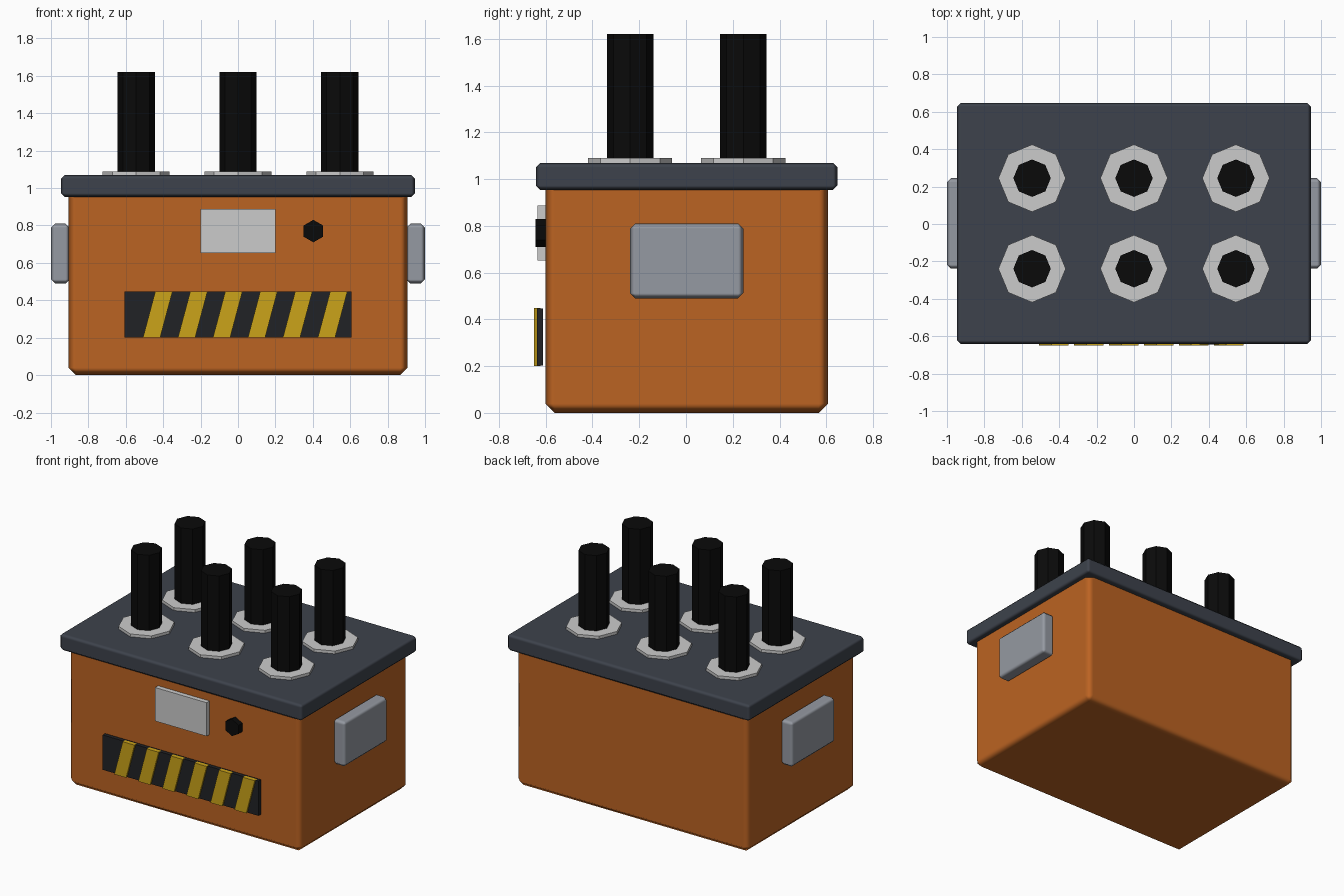
import bpy, bmesh, math
from mathutils import Matrix

if "Cube" in bpy.data.objects:
    bpy.data.objects.remove(bpy.data.objects["Cube"])

YC = 0.003  # the front trim shifts the box slightly back


def material(name, rgb):
    m = bpy.data.materials.new(name)
    m.diffuse_color = (*rgb, 1)
    m.use_nodes = True
    m.node_tree.nodes["Principled BSDF"].inputs["Base Color"].default_value = m.diffuse_color
    return m


ORANGE = material("orange_paint", (0.50, 0.125, 0.016))
SLATE = material("slate", (0.047, 0.055, 0.072))
BLACK = material("black_rubber", (0.003, 0.003, 0.003))
DARK = material("dark_panel", (0.015, 0.016, 0.019))
YELLOW = material("yellow_paint", (0.60, 0.37, 0.010))
LIGHT = material("light_metal", (0.60, 0.60, 0.62))
STEEL = material("steel", (0.30, 0.32, 0.36))


def finish(name, bm, mat):
    bmesh.ops.recalc_face_normals(bm, faces=bm.faces)
    me = bpy.data.meshes.new(name)
    bm.to_mesh(me)
    bm.free()
    me.materials.append(mat)
    ob = bpy.data.objects.new(name, me)
    bpy.context.collection.objects.link(ob)
    return ob


def box(name, x, y, z, mat, bevel=0, shear=0):
    """Box from (min, max) ranges; shear slides the top edge along x."""
    bm = bmesh.new()
    bmesh.ops.create_cube(bm, size=1)
    for v in bm.verts:
        top = v.co.z > 0
        v.co = (x[v.co.x > 0] + shear * top, y[v.co.y > 0], z[top])
    ob = finish(name, bm, mat)
    if bevel:
        ob.data.shade_smooth()
        mod = ob.modifiers.new("Bevel", "BEVEL")
        mod.width = bevel
        mod.segments = 1
        mod.harden_normals = True
    return ob


def prism(name, sides, radius, depth, matrix, mat):
    bm = bmesh.new()
    bmesh.ops.create_cone(bm, cap_ends=True, segments=sides, radius1=radius,
                          radius2=radius, depth=depth, matrix=matrix)
    return finish(name, bm, mat)


# Main body and overhanging lid
box("body", (-0.907, 0.907), (YC - 0.605, YC + 0.605), (0, 1.0), ORANGE, 0.04)
box("lid", (-0.946, 0.946), (YC - 0.645, YC + 0.645), (0.953, 1.07), SLATE, 0.02)

# Side handles
for side, x in (("left", (-1.0, -0.9)), ("right", (0.9, 1.0))):
    box(side + "_handle", x, (YC - 0.242, YC + 0.242), (0.49, 0.81), STEEL, 0.022)

# Terminal posts on octagonal collars
for row, y in (("front", -0.242), ("back", 0.242)):
    for i, x in enumerate((-0.545, 0, 0.545), 1):
        prism(f"{row}_collar_{i}", 8, 0.18, 0.04,
              Matrix.Translation((x, YC + y, 1.07)), LIGHT)
        prism(f"{row}_post_{i}", 8, 0.1, 0.56,
              Matrix.Translation((x, YC + y, 1.34)), BLACK)

# Blank front plate and hexagonal knob
box("front_plate", (-0.2, 0.2), (-0.635, -0.595), (0.652, 0.888), LIGHT)
prism("knob", 6, 0.06, 0.06, Matrix.Translation((0.403, -0.613, 0.77))
      @ Matrix.Rotation(math.pi / 2, 4, 'X'), BLACK)

# Hazard panel with slanted stripes
box("hazard_panel", (-0.606, 0.606), (-0.638, -0.611), (0.202, 0.447), DARK)
for i in range(6):
    x = -0.508 + i * 0.187
    box(f"hazard_stripe_{i + 1}", (x, x + 0.092), (-0.65, -0.622),
        (0.201, 0.448), YELLOW, shear=0.066)
